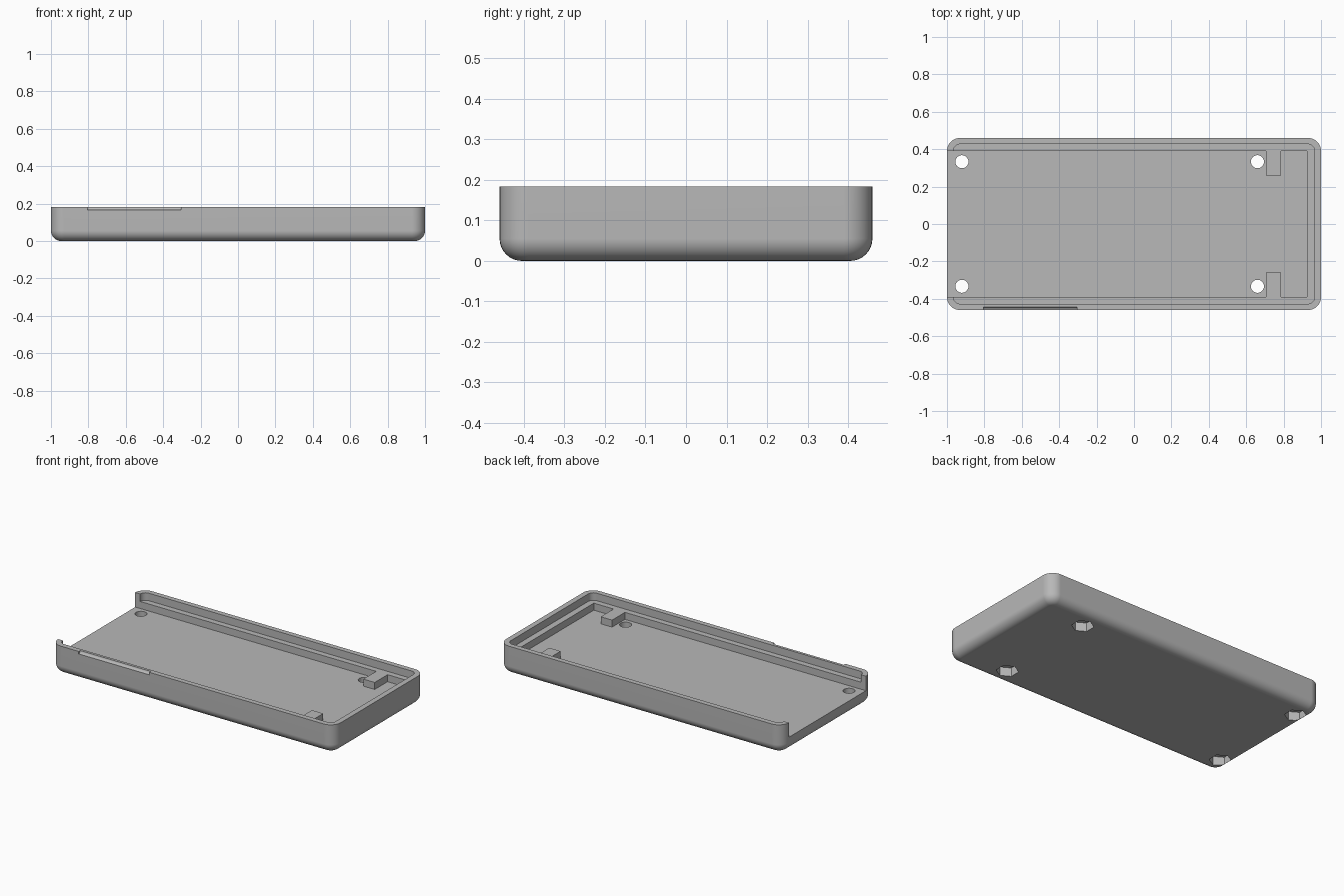
import bpy, bmesh
from math import sin, cos, pi, radians

if "Cube" in bpy.data.objects:
    bpy.data.objects.remove(bpy.data.objects["Cube"])

HX, HY, TOP = 1.0, 0.46, 0.183
FLOOR, LEDGE = 0.09, 0.135
CORNER, FILLET = 0.07, 0.055

gray = bpy.data.materials.new("matte gray")
gray.use_nodes = True
gray.diffuse_color = (0.48, 0.48, 0.48, 1)
gray.node_tree.nodes["Principled BSDF"].inputs["Base Color"].default_value = gray.diffuse_color


def loft(name, loops):
    """Closed solid through a stack of matching outlines given as (points, z)."""
    bm = bmesh.new()
    rings = [[bm.verts.new((x, y, z)) for x, y in pts] for pts, z in loops]
    for a, b in zip(rings, rings[1:]):
        for i in range(len(a)):
            j = (i + 1) % len(a)
            bm.faces.new((a[i], a[j], b[j], b[i]))
    bm.faces.new(rings[0][::-1])
    bm.faces.new(rings[-1])
    bmesh.ops.recalc_face_normals(bm, faces=bm.faces)
    mesh = bpy.data.meshes.new(name)
    bm.to_mesh(mesh)
    bm.free()
    mesh.materials.append(gray)
    ob = bpy.data.objects.new(name, mesh)
    bpy.context.collection.objects.link(ob)
    return ob


def rounded(hx, hy, r, steps=8):
    pts = []
    for q, (sx, sy) in enumerate([(1, 1), (-1, 1), (-1, -1), (1, -1)]):
        for k in range(steps + 1):
            a = (q + k / steps) * pi / 2
            pts.append((sx * (hx - r) + r * cos(a), sy * (hy - r) + r * sin(a)))
    return pts


def ngon(cx, cy, r, n, turn=0.0):
    return [(cx + r * cos(turn + 2 * pi * i / n), cy + r * sin(turn + 2 * pi * i / n))
            for i in range(n)]


# Outer shell with a rounded bottom edge
stack = []
for k in range(9):
    a = k / 8 * pi / 2
    inset = FILLET * (1 - sin(a))
    stack.append((rounded(HX - inset, HY - inset, CORNER - inset), FILLET * (1 - cos(a))))
stack.append((rounded(HX, HY, CORNER), TOP))
tray = loft("tray", stack)

cutters = []

# Lip recess around the rim
lip = rounded(0.965, 0.427, 0.035)
cutters.append(loft("lip_cutter", [(lip, LEDGE), (lip, 0.3)]))

# Main cavity, open at one end, leaving two retaining tabs
half = [(-1.1, 0.39), (0.705, 0.39), (0.705, 0.26), (0.785, 0.26), (0.785, 0.39), (0.925, 0.39)]
cavity = half + [(x, -y) for x, y in reversed(half)]
cutters.append(loft("cavity_cutter", [(cavity, FLOOR), (cavity, 0.32)]))

# Screw holes with hexagonal nut pockets underneath
for x in (-0.92, 0.66):
    for y in (-0.333, 0.333):
        hole = ngon(x, y, 0.035, 32)
        cutters.append(loft("hole_cutter", [(hole, -0.1), (hole, 0.12)]))
        pocket = ngon(x, y, 0.065, 6, pi / 2)
        cutters.append(loft("nut_cutter", [(pocket, -0.1), (pocket, 0.055)]))

# Shallow fingernail groove on the front rim
groove = loft("groove_cutter", [(ngon(0, 0, 0.016, 24), -0.25), (ngon(0, 0, 0.016, 24), 0.25)])
groove.rotation_euler = (0, pi / 2, 0)
groove.location = (-0.555, -HY, TOP)
cutters.append(groove)

bpy.ops.object.select_all(action='DESELECT')
bpy.context.view_layer.objects.active = tray
tray.select_set(True)
bpy.context.view_layer.update()
for cutter in cutters:
    cut = tray.modifiers.new("cut", 'BOOLEAN')
    cut.operation, cut.solver, cut.object = 'DIFFERENCE', 'EXACT', cutter
    bpy.ops.object.modifier_apply(modifier=cut.name)
    bpy.data.objects.remove(cutter)

# Smooth fillets, crisp edges
bpy.ops.object.shade_smooth_by_angle(angle=radians(25))
weighted = tray.modifiers.new("weighted normals", 'WEIGHTED_NORMAL')
weighted.keep_sharp = True
